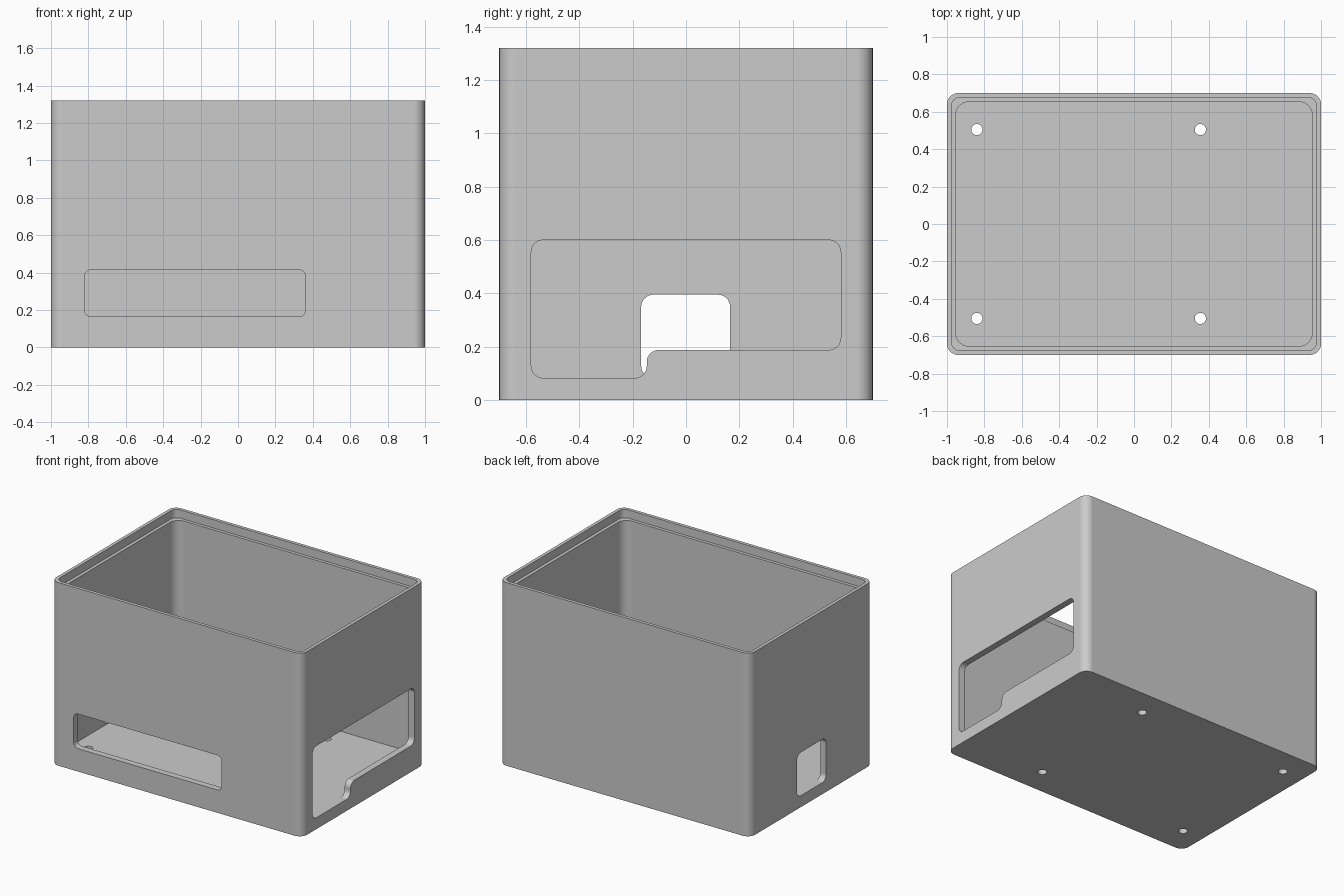
import bpy
import bmesh
from math import pi, cos, sin
from mathutils import Vector

cube = bpy.data.objects.get("Cube")
if cube:
    bpy.data.objects.remove(cube, do_unlink=True)

grey = bpy.data.materials.new("light grey plastic")
grey.use_nodes = True
colour = (0.6, 0.6, 0.6, 1)
grey.diffuse_color = colour
for node in grey.node_tree.nodes:
    if node.type == 'BSDF_PRINCIPLED':
        node.inputs["Base Color"].default_value = colour


def rounded(corners, r, steps=8):
    """Round every right-angled corner of a closed 2D outline."""
    pts = [Vector(c) for c in corners]
    out = []
    for i, p in enumerate(pts):
        a = (pts[i - 1] - p).normalized()
        b = (pts[(i + 1) % len(pts)] - p).normalized()
        centre = p + r * (a + b)
        for k in range(steps + 1):
            t = pi / 2 * k / steps
            out.append(centre - r * (b * cos(t) + a * sin(t)))
    return out


def rect(u0, u1, v0, v1):
    return [(u0, v0), (u1, v0), (u1, v1), (u0, v1)]


def prism(name, outline, axis, lo, hi):
    """Extrude an outline along x, y or z."""
    place = {'x': lambda p, d: (d, p.x, p.y),
             'y': lambda p, d: (p.x, d, p.y),
             'z': lambda p, d: (p.x, p.y, d)}[axis]
    bm = bmesh.new()
    low = [bm.verts.new(place(p, lo)) for p in outline]
    high = [bm.verts.new(place(p, hi)) for p in outline]
    bm.faces.new(low)
    bm.faces.new(high)
    n = len(outline)
    for i in range(n):
        j = (i + 1) % n
        bm.faces.new((low[i], low[j], high[j], high[i]))
    bmesh.ops.recalc_face_normals(bm, faces=bm.faces[:])
    mesh = bpy.data.meshes.new(name)
    bm.to_mesh(mesh)
    bm.free()
    mesh.materials.append(grey)
    ob = bpy.data.objects.new(name, mesh)
    bpy.context.collection.objects.link(ob)
    return ob


def cut(body, cutter):
    cutter.hide_render = True
    bpy.context.view_layer.objects.active = body
    mod = body.modifiers.new("cut", 'BOOLEAN')
    mod.operation = 'DIFFERENCE'
    mod.solver = 'EXACT'
    mod.object = cutter
    bpy.ops.object.modifier_apply(modifier=mod.name)
    bpy.data.objects.remove(cutter, do_unlink=True)


# Outer shell
W, D, H, FLOOR = 1.0, 0.7, 1.32, 0.08
body = prism("enclosure_body", rounded(rect(-W, W, -D, D), 0.06), 'z', 0, H)

# Hollow inside and the stepped lid seat around the rim
for name, inset, r, base in (("cavity", 0.047, 0.07, FLOOR),
                             ("lid_seat", 0.024, 0.045, H - 0.06)):
    x, y = W - inset, D - inset
    cut(body, prism(name, rounded(rect(-x, x, -y, y), r), 'z', base, H + 0.2))

# Long slot in the front wall
cut(body, prism("front_slot", rounded(rect(-0.82, 0.36, 0.165, 0.415), 0.035),
                'y', -0.8, -0.6))

# Stepped opening in the +x wall
step = [(-0.58, 0.083), (-0.147, 0.083), (-0.147, 0.188),
        (0.58, 0.188), (0.58, 0.6), (-0.58, 0.6)]
cut(body, prism("stepped_opening", rounded(step, 0.045), 'x', 0.9, 1.1))

# Small window in the -x wall
cut(body, prism("small_window", rounded(rect(-0.168, 0.165, 0.083, 0.395), 0.045),
                'x', -1.1, -0.9))

# Screw holes through the floor
for x in (-0.84, 0.355):
    for y in (-0.505, 0.505):
        circle = [Vector((x + 0.03 * cos(2 * pi * k / 32),
                          y + 0.03 * sin(2 * pi * k / 32))) for k in range(32)]
        cut(body, prism("screw_hole", circle, 'z', -0.1, 0.2))

# Smooth rounded corners, crisp edges, flat walls
for ob in bpy.context.selected_objects:
    ob.select_set(False)
body.select_set(True)
bpy.context.view_layer.objects.active = body
bpy.ops.object.shade_smooth_by_angle(angle=pi / 6)
weighted = body.modifiers.new("flat walls", 'WEIGHTED_NORMAL')
weighted.keep_sharp = True
